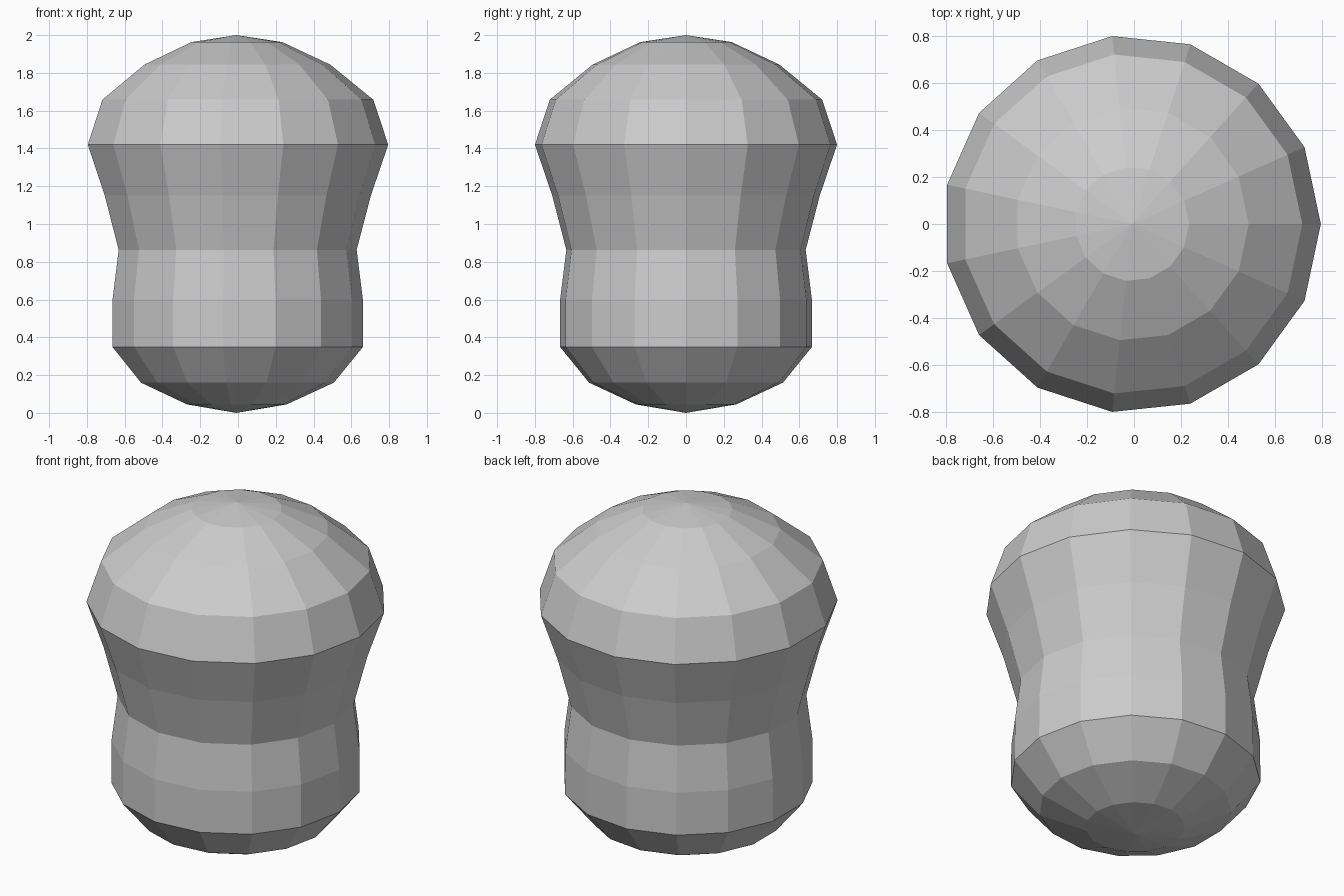
import bpy
import bmesh
import math

if "Cube" in bpy.data.objects:
    bpy.data.objects.remove(bpy.data.objects["Cube"])

SIDES = 15

# Lathe profile: (radius, height), bottom pole to top pole
PROFILE = [
    (0, 0), (0.267, 0.045), (0.516, 0.16), (0.671, 0.35), (0.67, 0.60),
    (0.637, 0.863), (0.712, 1.15), (0.804, 1.42), (0.725, 1.658),
    (0.497, 1.844), (0.243, 1.963), (0, 2.0),
]

# Odd side count: shift the axis so the bounds are centred on x = 0
AXIS_X = -0.804 * (1 - math.cos(math.pi / SIDES)) / 2


def lathe(name, profile, sides, axis_x):
    bm = bmesh.new()
    rings = []
    for r, z in profile:
        count = sides if r > 0 else 1
        rings.append([bm.verts.new((axis_x + r * math.cos(2 * math.pi * i / sides),
                                    r * math.sin(2 * math.pi * i / sides), z))
                      for i in range(count)])
    for low, high in zip(rings, rings[1:]):
        for i in range(sides):
            j = i + 1
            corners = [low[i % len(low)], low[j % len(low)],
                       high[j % len(high)], high[i % len(high)]]
            bm.faces.new(list(dict.fromkeys(corners)))
    bmesh.ops.recalc_face_normals(bm, faces=bm.faces)
    mesh = bpy.data.meshes.new(name)
    bm.to_mesh(mesh)
    bm.free()
    obj = bpy.data.objects.new(name, mesh)
    bpy.context.collection.objects.link(obj)
    return obj


# Single flat-shaded body with domed top, waist and rounded base
lathe("waisted_knob", PROFILE, SIDES, AXIS_X)
